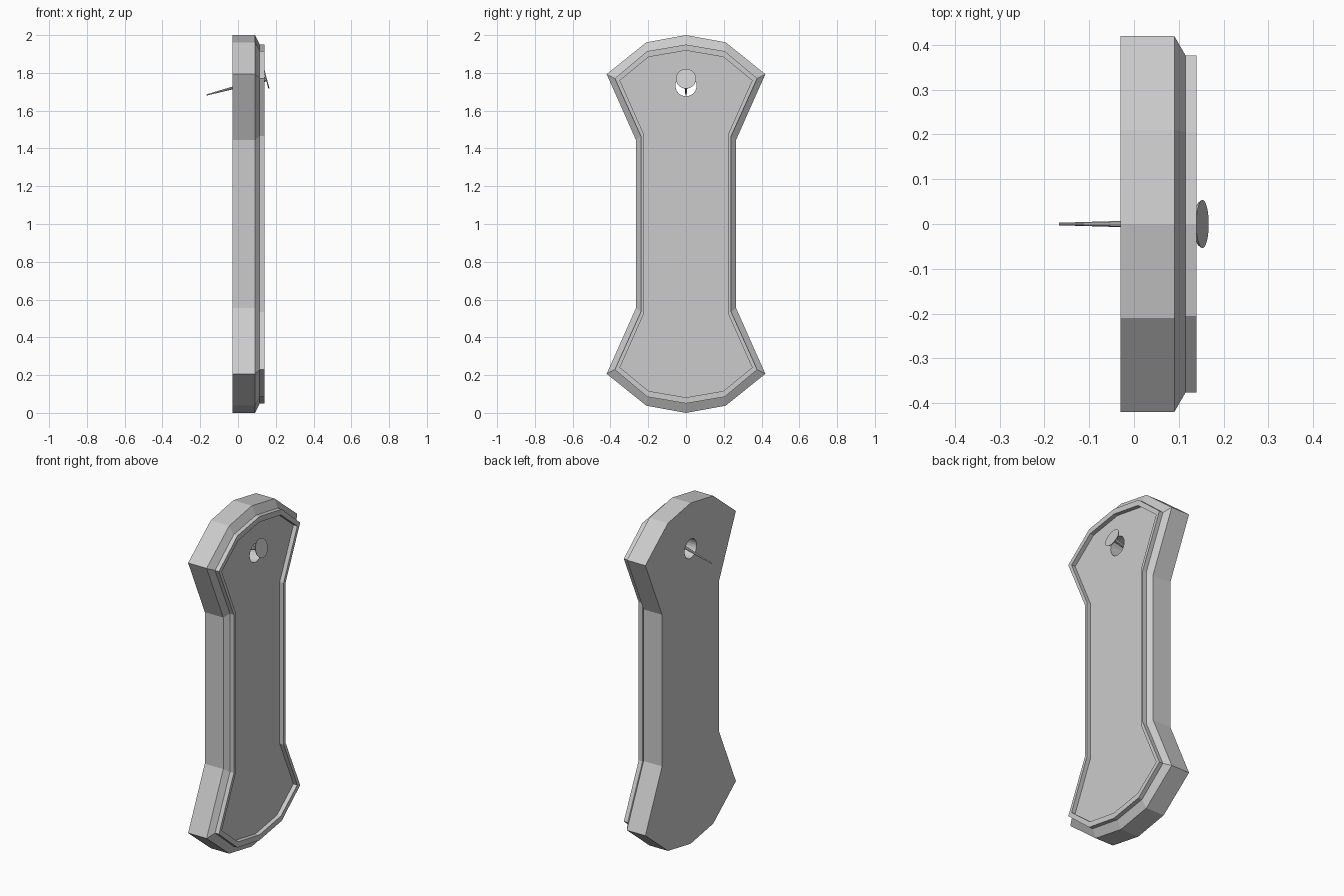
import bpy, bmesh, math
from mathutils import Vector

if "Cube" in bpy.data.objects:
    bpy.data.objects.remove(bpy.data.objects["Cube"])

grey = bpy.data.materials.new("plain grey")
grey.diffuse_color = (0.6, 0.6, 0.6, 1)
grey.use_nodes = True
grey.node_tree.nodes["Principled BSDF"].inputs["Base Color"].default_value = grey.diffuse_color


def outline(quarter):
    """Mirror a top-right quarter (y, z) into a full closed outline about y=0, z=1."""
    right = quarter + [(y, 2 - z) for y, z in reversed(quarter)]
    return right + [(-y, z) for y, z in reversed(right[1:-1])]


def finish(name, bm):
    bmesh.ops.recalc_face_normals(bm, faces=bm.faces)
    me = bpy.data.meshes.new(name)
    bm.to_mesh(me)
    bm.free()
    me.materials.append(grey)
    ob = bpy.data.objects.new(name, me)
    bpy.context.collection.objects.link(ob)
    return ob


def cone_between(name, a, b, r1, r2, n):
    a, b = Vector(a), Vector(b)
    bm = bmesh.new()
    bmesh.ops.create_cone(bm, cap_ends=True, segments=n, radius1=r1,
                          radius2=r2, depth=(b - a).length)
    ob = finish(name, bm)
    ob.location = (a + b) / 2
    ob.rotation_mode = 'QUATERNION'
    ob.rotation_quaternion = (b - a).to_track_quat('Z', 'Y')
    return ob


# Board: flared plaque with sloped edge, raised rim and recessed panel
outer = outline([(0, 2.0), (0.21, 1.962), (0.42, 1.793), (0.265, 1.445)])
rim = outline([(0, 1.95), (0.205, 1.915), (0.377, 1.771), (0.239, 1.465)])
inner = outline([(0, 1.918), (0.198, 1.884), (0.35, 1.76), (0.223, 1.475)])
layers = [(-0.03, outer), (0.09, outer), (0.115, rim), (0.14, rim),
          (0.14, inner), (0.115, inner)]
bm = bmesh.new()
rings = [[bm.verts.new((x, y, z)) for y, z in pts] for x, pts in layers]
n = len(outer)
for lo, hi in zip(rings, rings[1:]):
    for i in range(n):
        j = (i + 1) % n
        bm.faces.new((lo[i], lo[j], hi[j], hi[i]))
bm.faces.new(rings[0])
bm.faces.new(rings[-1])
board = finish("board", bm)

# Hanging hole through the board
cutter = cone_between("hole_cutter", (-0.2, 0, 1.732), (0.3, 0, 1.732), 0.056, 0.056, 24)
cutter.hide_render = True
cut = board.modifiers.new("hole", 'BOOLEAN')
cut.operation = 'DIFFERENCE'
cut.solver = 'EXACT'
cut.object = cutter
bpy.context.view_layer.objects.active = board
bpy.ops.object.modifier_apply(modifier=cut.name)
bpy.data.objects.remove(cutter)

# Nail: tapered shaft and thin round head, tilted downwards to the wall
head = Vector((0.153, 0, 1.769))
tip = Vector((-0.167, 0, 1.683))
axis = (tip - head).normalized()
cone_between("nail_shaft", head, tip, 0.013, 0.003, 10)
cone_between("nail_head", head, head + axis * 0.006, 0.054, 0.05, 24)
